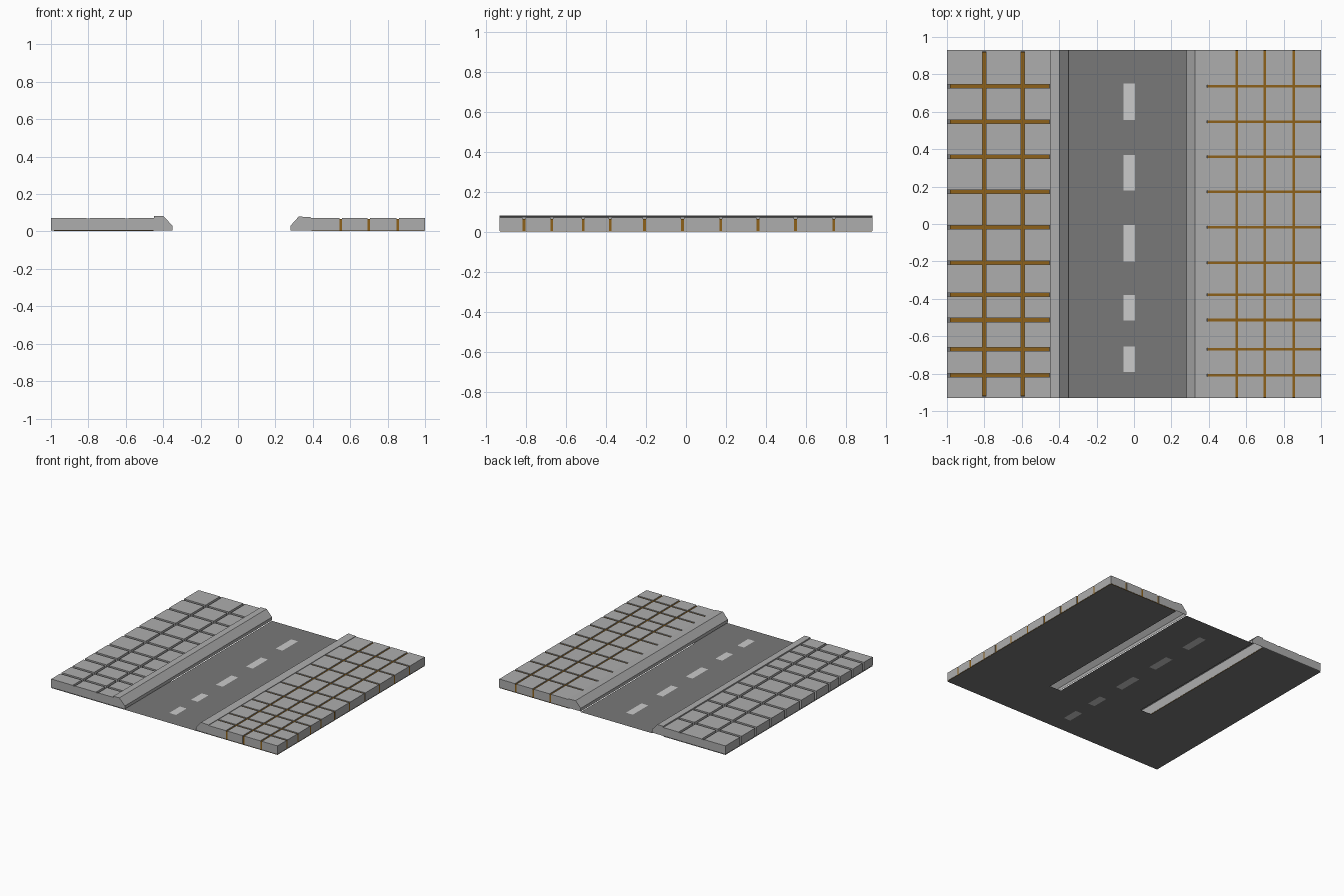
import bpy, bmesh

if "Cube" in bpy.data.objects:
    bpy.data.objects.remove(bpy.data.objects["Cube"])

Y = 0.93
TOP = 0.072
ROWS = [-0.808, -0.67, -0.513, -0.378, -0.207, -0.018, 0.173, 0.36, 0.547, 0.737]
DASHES = [(-0.79, -0.655), (-0.515, -0.38), (-0.2, -0.005), (0.18, 0.37), (0.555, 0.75)]


def material(name, rgb):
    m = bpy.data.materials.new(name)
    m.diffuse_color = (*rgb, 1)
    m.use_nodes = True
    m.node_tree.nodes["Principled BSDF"].inputs["Base Color"].default_value = m.diffuse_color
    return m


asphalt = material("asphalt", (0.19, 0.19, 0.19))
paint = material("paint", (0.9, 0.9, 0.9))
grout = material("grout", (0.27, 0.12, 0.01))
concrete = material("concrete", (0.42, 0.42, 0.42))


def finish(name, bm, *mats):
    me = bpy.data.meshes.new(name)
    bm.to_mesh(me)
    bm.free()
    ob = bpy.data.objects.new(name, me)
    bpy.context.collection.objects.link(ob)
    for m in mats:
        me.materials.append(m)
    return ob


def add_box(bm, x0, x1, y0, y1, z0, z1):
    verts = bmesh.ops.create_cube(bm, size=1)["verts"]
    for v in verts:
        v.co.x = x1 if v.co.x > 0 else x0
        v.co.y = y1 if v.co.y > 0 else y0
        v.co.z = z1 if v.co.z > 0 else z0


def spans(lo, hi, cuts, gap):
    # intervals left between the joints
    edges = [lo] + [e for c in cuts for e in (c - gap / 2, c + gap / 2)] + [hi]
    return list(zip(edges[::2], edges[1::2]))


def paving(name, x0, x1, columns, gap):
    bm = bmesh.new()
    for a, b in spans(x0, x1, columns, gap):
        for c, d in spans(-Y, Y, ROWS, gap):
            add_box(bm, a, b, c, d, 0.005, TOP)
    return finish(name, bm, concrete)


def joint_bed(name, x0, x1, y, z):
    bm = bmesh.new()
    add_box(bm, x0, x1, -y, y, 0.003, z)
    return finish(name, bm, grout)


def curb(name, profile):
    # open-bottomed profile run along the street, with end caps
    bm = bmesh.new()
    front, back = [[bm.verts.new((x, y, z)) for x, z in profile] for y in (-Y, Y)]
    for i in range(len(profile) - 1):
        bm.faces.new((front[i], front[i + 1], back[i + 1], back[i]))
    bm.faces.new(front)
    bm.faces.new(back)
    bmesh.ops.recalc_face_normals(bm, faces=bm.faces)
    return finish(name, bm, concrete)


# Ground sheet: road with inlaid lane dashes and open slots beneath the curbs
xs = [-1, -0.45, -0.35, -0.055, 0.005, 0.28, 0.38, 1]
ys = sorted([-Y, -0.5, -0.34, Y] + [v for d in DASHES for v in d])
bm = bmesh.new()
grid = [[bm.verts.new((x, y, 0)) for x in xs] for y in ys]
for j in range(len(ys) - 1):
    mid = (ys[j] + ys[j + 1]) / 2
    for i in range(len(xs) - 1):
        if (i == 1 and mid > -0.34) or (i == 5 and mid > -0.5):
            continue
        f = bm.faces.new((grid[j][i], grid[j][i + 1], grid[j + 1][i + 1], grid[j + 1][i]))
        f.material_index = int(i == 3 and any(a < mid < b for a, b in DASHES))
finish("road", bm, asphalt, paint)

# Left sidewalk: deep open joints, closed at both ends
paving("left_paving", -1, -0.45, [-0.8, -0.595], 0.02)
joint_bed("left_joint_bed", -0.985, -0.452, Y - 0.01, 0.04)
bm = bmesh.new()
for x in (-0.8, -0.595):
    for s in (-1, 1):
        add_box(bm, x - 0.01, x + 0.01, *sorted((s * Y, s * (Y - 0.008))), 0.005, TOP - 0.003)
finish("left_joint_ends", bm, concrete)

# Right sidewalk: joints filled almost flush
paving("right_paving", 0.39, 1, [0.55, 0.70, 0.855], 0.014)
joint_bed("right_joint_bed", 0.392, 0.998, Y - 0.002, 0.066)

# Curbs
curb("left_curb", [(-0.35, 0.005), (-0.35, 0.03), (-0.398, 0.082), (-0.45, 0.082), (-0.45, 0.005)])
curb("right_curb", [(0.28, 0.005), (0.28, 0.03), (0.325, 0.08), (0.39, 0.076), (0.39, 0.005)])
